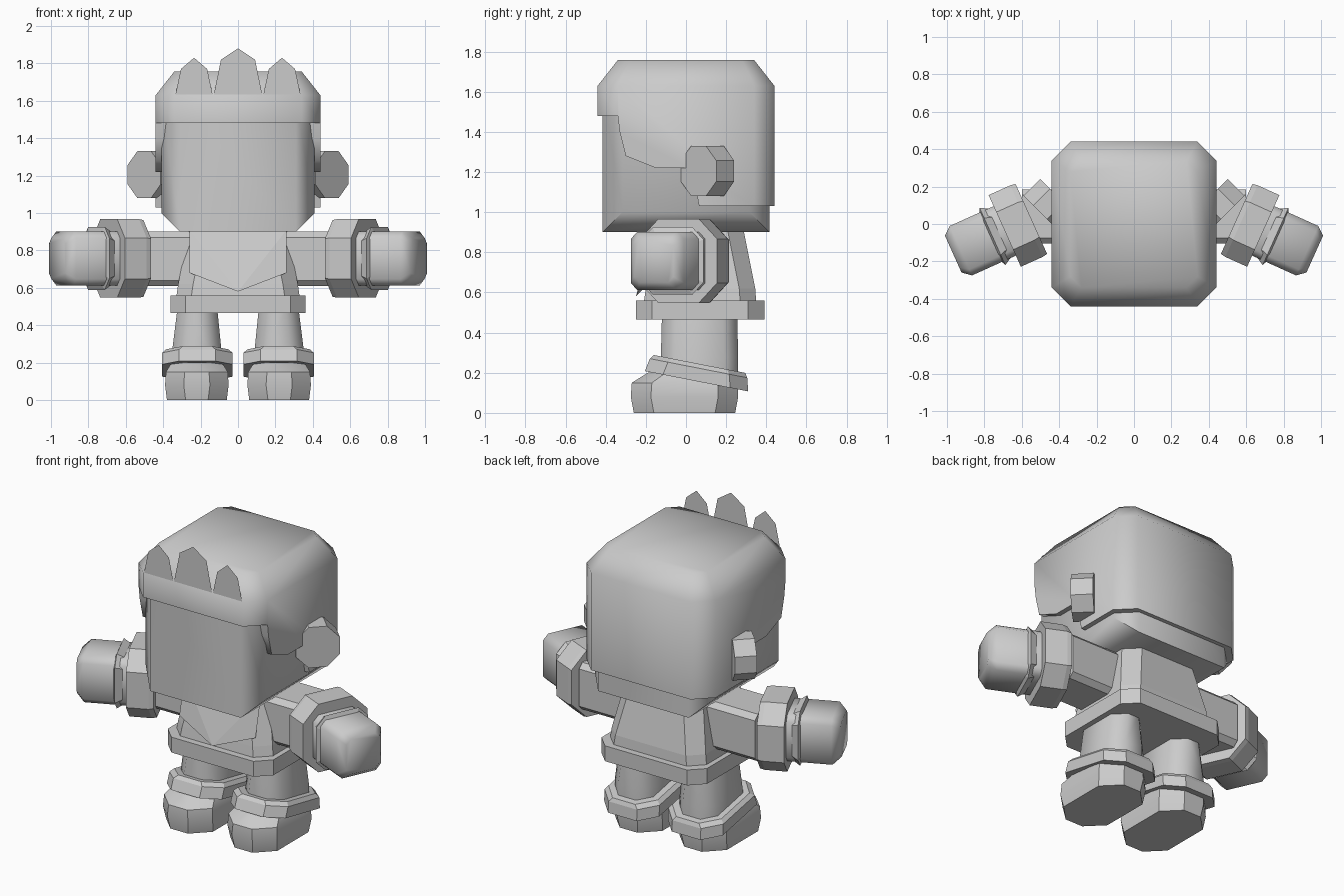
import bpy, bmesh, math
from mathutils import Matrix, Vector

if "Cube" in bpy.data.objects:
    bpy.data.objects.remove(bpy.data.objects["Cube"])

grey = bpy.data.materials.new("plain_grey")
grey.diffuse_color = (0.6, 0.6, 0.6, 1)
grey.use_nodes = True
grey.node_tree.nodes["Principled BSDF"].inputs["Base Color"].default_value = grey.diffuse_color


def finish(name, bm, matrix=None, smooth=None):
    """Turn a bmesh into a named object, optionally smooth shaded."""
    if matrix:
        bm.transform(matrix)
    bmesh.ops.recalc_face_normals(bm, faces=bm.faces)
    me = bpy.data.meshes.new(name)
    bm.to_mesh(me)
    bm.free()
    me.materials.append(grey)
    ob = bpy.data.objects.new(name, me)
    bpy.context.collection.objects.link(ob)
    if smooth:
        shade(ob, smooth)
    return ob


def shade(ob, degrees):
    bpy.ops.object.select_all(action='DESELECT')
    ob.select_set(True)
    bpy.context.view_layer.objects.active = ob
    bpy.ops.object.shade_smooth_by_angle(angle=math.radians(degrees))


def loft(name, rings, matrix=None, smooth=None):
    """Chamfered rectangles (x0, x1, y0, y1, z, chamfer) joined along z."""
    bm = bmesh.new()
    loops = []
    for x0, x1, y0, y1, z, c in rings:
        pts = [(x0 + c, y0), (x1 - c, y0), (x1, y0 + c), (x1, y1 - c),
               (x1 - c, y1), (x0 + c, y1), (x0, y1 - c), (x0, y0 + c)]
        loops.append([bm.verts.new((x, y, z)) for x, y in pts])
    for a, b in zip(loops, loops[1:]):
        for i in range(8):
            j = (i + 1) % 8
            bm.faces.new((a[i], a[j], b[j], b[i]))
    bm.faces.new(loops[0][::-1])
    bm.faces.new(loops[-1])
    return finish(name, bm, matrix, smooth)


def square(h, z, c):
    return (-h, h, -h, h, z, c)


def extrude_x(name, profile, half):
    """Side profile in (y, z) extruded across x."""
    bm = bmesh.new()
    f = bm.faces.new([bm.verts.new((-half, y, z)) for y, z in profile])
    r = bmesh.ops.extrude_face_region(bm, geom=[f])
    bmesh.ops.translate(bm, vec=(2 * half, 0, 0),
                        verts=[v for v in r['geom'] if isinstance(v, bmesh.types.BMVert)])
    return finish(name, bm)


# Head: box with bevelled uprights and bevelled lower side edges
bm = bmesh.new()
bmesh.ops.create_cube(bm, size=1, matrix=Matrix.Translation((0, 0, 1.25))
                      @ Matrix.Diagonal((0.82, 0.83, 0.70, 1)))
edges = []
for e in bm.edges:
    d = e.verts[1].co - e.verts[0].co
    if abs(d.z) > 0.1 or (abs(d.y) > 0.1 and e.verts[0].co.z < 1):
        edges.append(e)
bmesh.ops.bevel(bm, geom=edges, offset=0.1, segments=1, affect='EDGES')
finish("head", bm, smooth=50)

# Hair: chamfered block trimmed to a side profile with sideburns
hair = loft("hair", [square(0.44, 1.0, 0.1), square(0.44, 1.63, 0.1),
                     square(0.34, 1.757, 0.06)])
cutter = extrude_x("hair_cutter", [
    (-0.6, 1.48), (-0.34, 1.48), (-0.33, 1.40), (-0.30, 1.28), (-0.15, 1.22),
    (0.03, 1.22), (0.065, 1.03), (0.6, 1.03), (0.6, 1.9), (-0.6, 1.9)], 0.6)
cutter.hide_render = True
mod = hair.modifiers.new("trim", 'BOOLEAN')
mod.operation = 'INTERSECT'
mod.solver = 'EXACT'
mod.object = cutter
bpy.context.view_layer.objects.active = hair
bpy.ops.object.modifier_apply(modifier=mod.name)
bpy.data.objects.remove(cutter)
shade(hair, 58)

# Hair spikes: flat upright plates along the fringe
bm = bmesh.new()
for cx, w, top in ((-0.235, 0.1, 1.83), (0, 0.13, 1.88), (0.235, 0.1, 1.83)):
    shoulder = top - 0.06
    pts = [(-w, 1.63), (w, 1.63), (w * 0.7, shoulder), (0, top), (-w * 0.7, shoulder)]
    bm.faces.new([bm.verts.new((cx + x, -0.438, z)) for x, z in pts])
finish("hair_spikes", bm)

# Torso and belt
loft("jacket", [(-0.33, 0.33, -0.21, 0.35, 0.55, 0.08),
                (-0.32, 0.32, -0.20, 0.345, 0.62, 0.08),
                (-0.26, 0.26, -0.15, 0.285, 0.92, 0.08)])
loft("belt", [(-0.36, 0.36, -0.25, 0.39, 0.465, 0.08),
              (-0.36, 0.36, -0.25, 0.39, 0.56, 0.08)])

# Pointed scarf over the chest
bm = bmesh.new()
a, b, c, d, e = [bm.verts.new(p) for p in (
    (-0.26, -0.15, 0.91), (0.26, -0.15, 0.91), (0.26, -0.20, 0.68),
    (0.0, -0.25, 0.58), (-0.26, -0.20, 0.68))]
back = bm.verts.new((0, -0.08, 0.75))
for tri in ((a, d, b), (b, d, c), (a, e, d)):
    bm.faces.new(tri)
for p, q in ((a, b), (b, c), (c, d), (d, e), (e, a)):
    bm.faces.new((p, q, back))
finish("scarf", bm)

for side, s in (("right", 1), ("left", -1)):
    mirror = Matrix.Diagonal((s, 1, 1, 1))

    # Ear: octagonal disc facing diagonally forward
    axis = Vector((1, -1, 0)).to_track_quat('Z', 'Y').to_matrix().to_4x4()
    loft(side + "_ear", [square(0.125, -0.063, 0.073), square(0.125, 0.063, 0.073)],
         mirror @ Matrix.Translation((0.457, 0.107, 1.205)) @ axis)

    # Upper arm runs straight out from the shoulder
    out = Vector((1, 0, 0)).to_track_quat('Z', 'Y').to_matrix().to_4x4()
    loft(side + "_upper_arm", [square(0.145, 0.18, 0.03), square(0.145, 0.6, 0.03)],
         mirror @ Matrix.Translation((0, 0.04, 0.755)) @ out)

    # Forearm pieces follow an axis swung forward
    fwd = Vector((0.91, -0.41, 0)).to_track_quat('Z', 'Y').to_matrix().to_4x4()
    arm = mirror @ Matrix.Translation((0.62, -0.005, 0.757)) @ fwd
    loft(side + "_sleeve_band", [square(0.205, -0.078, 0.1), square(0.21, -0.05, 0.1),
                                 square(0.21, 0.078, 0.1)], arm)
    loft(side + "_wrist_ring", [square(0.145, 0.11, 0.05), square(0.168, 0.15, 0.06),
                                square(0.145, 0.16, 0.05)], arm)
    loft(side + "_hand", [square(0.145, 0.05, 0.035), square(0.145, 0.335, 0.035),
                          square(0.108, 0.38, 0.03)], arm, 58)

    # Leg, sloping trouser cuff and shoe
    loft(side + "_leg", [(0.09, 0.35, -0.13, 0.26, 0.15, 0.07),
                         (0.09, 0.35, -0.125, 0.26, 0.28, 0.07),
                         (0.11, 0.325, -0.12, 0.255, 0.48, 0.07)], mirror, 50)
    shear = Matrix.Identity(4)
    shear[2][1] = -0.196
    loft(side + "_cuff", [(0.03, 0.405, -0.205, 0.31, 0.168, 0.09),
                          (0.03, 0.405, -0.18, 0.305, 0.235, 0.09),
                          (0.05, 0.385, -0.16, 0.295, 0.257, 0.09)], mirror @ shear)
    loft(side + "_shoe", [(0.06, 0.38, -0.26, 0.245, 0.0, 0.1),
                          (0.05, 0.39, -0.275, 0.26, 0.08, 0.1),
                          (0.055, 0.385, -0.27, 0.26, 0.15, 0.1),
                          (0.085, 0.355, -0.19, 0.23, 0.20, 0.09)], mirror, 30)
